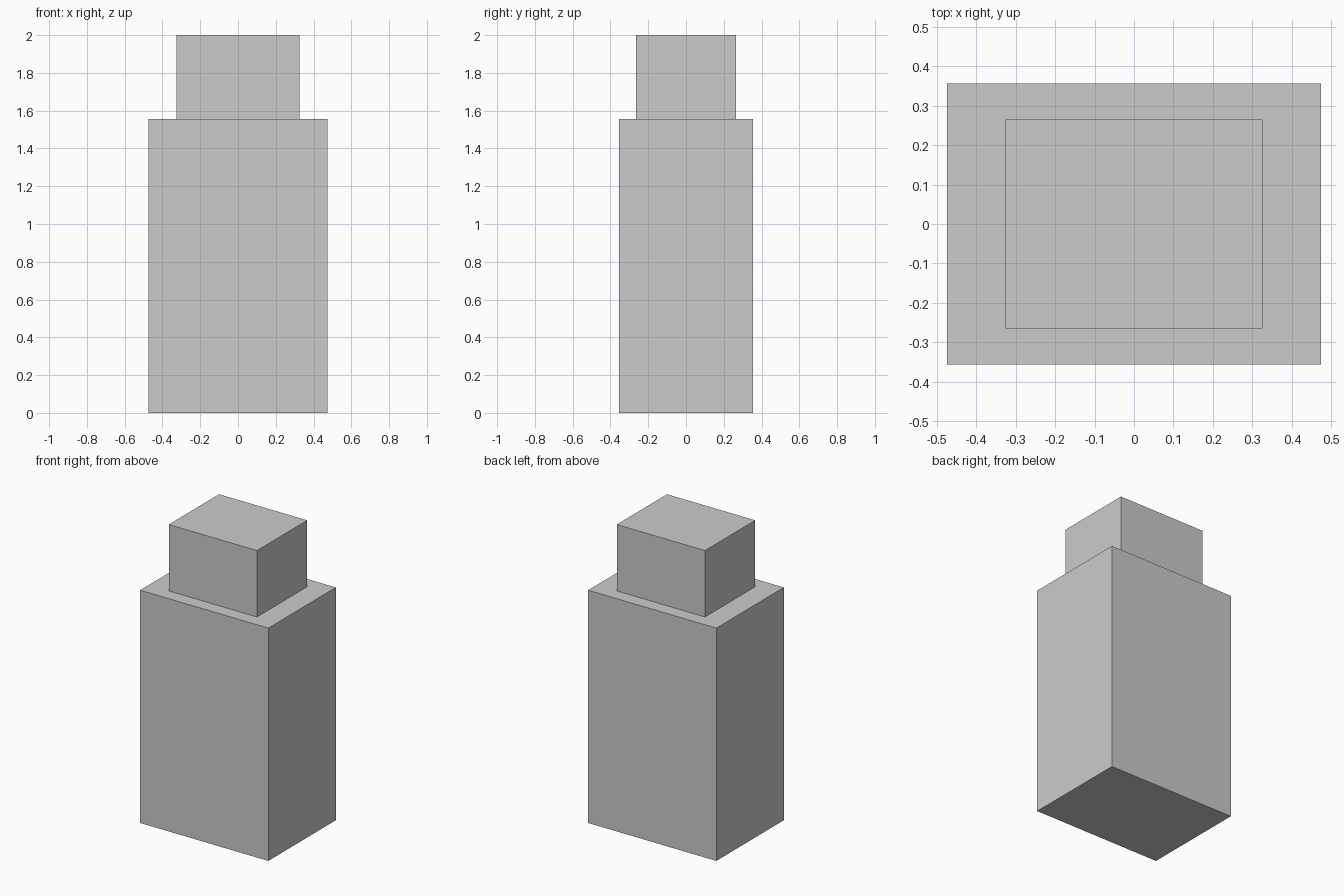
import bpy

if "Cube" in bpy.data.objects:
    bpy.data.objects.remove(bpy.data.objects["Cube"])


def box(name, width, depth, z0, z1):
    """Axis-aligned box centred on x = y = 0, spanning z0 to z1."""
    bpy.ops.mesh.primitive_cube_add(size=1, location=(0, 0, (z0 + z1) / 2))
    obj = bpy.context.object
    obj.name = name
    obj.scale = (width, depth, z1 - z0)
    bpy.ops.object.transform_apply(location=False, rotation=False, scale=True)
    return obj


STEP = 1.556

# Tall lower block
box("body", 0.948, 0.712, 0, STEP)

# Smaller block resting on top
box("cap", 0.652, 0.53, STEP, 2)
